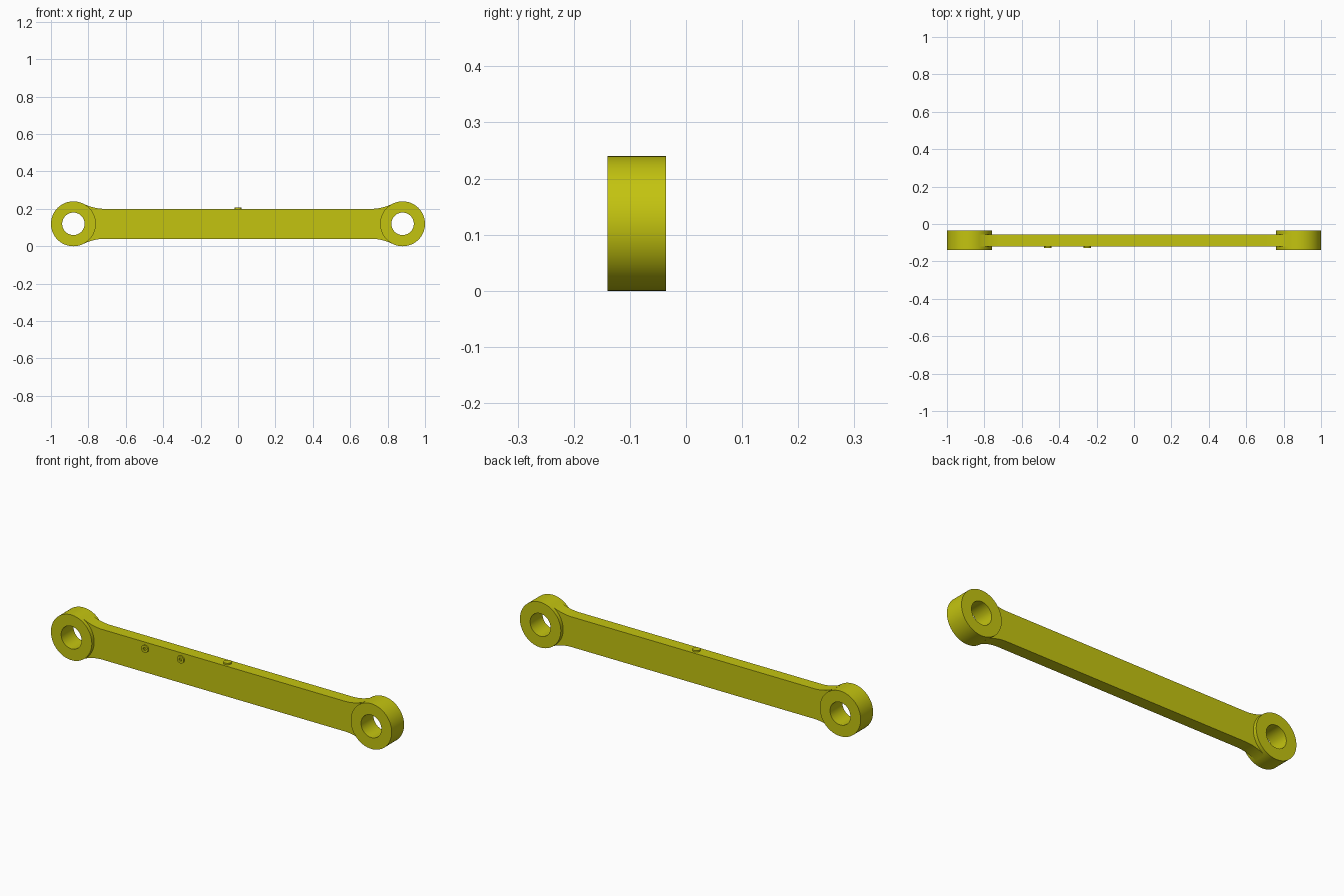
import bpy, bmesh, math
from mathutils import Matrix

if "Cube" in bpy.data.objects:
    bpy.data.objects.remove(bpy.data.objects["Cube"], do_unlink=True)

yellow = bpy.data.materials.new("olive yellow paint")
yellow.use_nodes = True
COLOUR = (0.55, 0.55, 0.005, 1)
yellow.diffuse_color = COLOUR
yellow.node_tree.nodes["Principled BSDF"].inputs["Base Color"].default_value = COLOUR

MID_Y, MID_Z = -0.088, 0.12
EYE_X, EYE_R, HOLE_R, EYE_W = 0.88, 0.12, 0.06, 0.104
BAR_W, BAR_H = 0.064, 0.08          # thickness, half height
FACE_TO_FRONT = Matrix.Rotation(math.pi / 2, 4, "X")


def finish(name, bm, matrix):
    bmesh.ops.transform(bm, matrix=matrix, verts=bm.verts)
    bmesh.ops.recalc_face_normals(bm, faces=bm.faces)
    mesh = bpy.data.meshes.new(name)
    bm.to_mesh(mesh)
    bm.free()
    mesh.materials.append(yellow)
    obj = bpy.data.objects.new(name, mesh)
    bpy.context.collection.objects.link(obj)
    bpy.ops.object.select_all(action="DESELECT")
    obj.select_set(True)
    bpy.context.view_layer.objects.active = obj
    bpy.ops.object.shade_smooth_by_angle(angle=math.radians(30))
    return obj


def ring(name, outer, inner, width, matrix, sides):
    """Tube about local z, centred on its origin."""
    bm = bmesh.new()
    loops = []
    for r, z in ((outer, -width / 2), (outer, width / 2), (inner, width / 2), (inner, -width / 2)):
        loops.append([bm.verts.new((r * math.cos(a), r * math.sin(a), z))
                      for a in (math.tau * i / sides for i in range(sides))])
    for k in range(4):
        a, b = loops[k], loops[(k + 1) % 4]
        for i in range(sides):
            j = (i + 1) % sides
            bm.faces.new((a[i], a[j], b[j], b[i]))
    return finish(name, bm, matrix)


# Link bar: straight edges that flare in a fillet tangent to each eye
FILLET_X = 0.71
dx = EYE_X - FILLET_X
fillet = (dx * dx + BAR_H ** 2 - EYE_R ** 2) / (2 * (EYE_R - BAR_H))
sweep = math.atan2(dx, BAR_H + fillet)
steps = 12
quarter = [(FILLET_X + fillet * math.sin(sweep * i / steps),
            BAR_H + fillet * (1 - math.cos(sweep * i / steps))) for i in range(steps + 1)]
quarter.append((0.81, 0.05))         # hidden end, between eye rim and hole
half = quarter + [(x, -y) for x, y in reversed(quarter)]
outline = half + [(-x, -y) for x, y in half]
bm = bmesh.new()
face = bm.faces.new([bm.verts.new((x, y, -BAR_W / 2)) for x, y in outline])
extruded = bmesh.ops.extrude_face_region(bm, geom=[face])
bmesh.ops.translate(bm, vec=(0, 0, BAR_W),
                    verts=[g for g in extruded["geom"] if isinstance(g, bmesh.types.BMVert)])
finish("link_bar", bm, Matrix.Translation((0, MID_Y, MID_Z)) @ FACE_TO_FRONT)

# Pin eyes at both ends
for side, sx in (("left", 1), ("right", -1)):
    ring(side + "_pin_eye", EYE_R, HOLE_R, EYE_W,
         Matrix.Translation((sx * EYE_X, MID_Y, MID_Z)) @ FACE_TO_FRONT, 72)

# Small port rings on the front face
PORT_W = 0.008
for name, x in (("outer_port", -0.46), ("inner_port", -0.25)):
    ring(name, 0.02, 0.008, PORT_W,
         Matrix.Translation((x, MID_Y - BAR_W / 2 - PORT_W / 2 + 0.001, 0.166)) @ FACE_TO_FRONT, 32)

# Round plug on the top edge
bm = bmesh.new()
bmesh.ops.create_cone(bm, cap_ends=True, segments=32, radius1=0.02, radius2=0.02, depth=0.01)
finish("top_plug", bm, Matrix.Translation((0, MID_Y, MID_Z + BAR_H + 0.003)))
